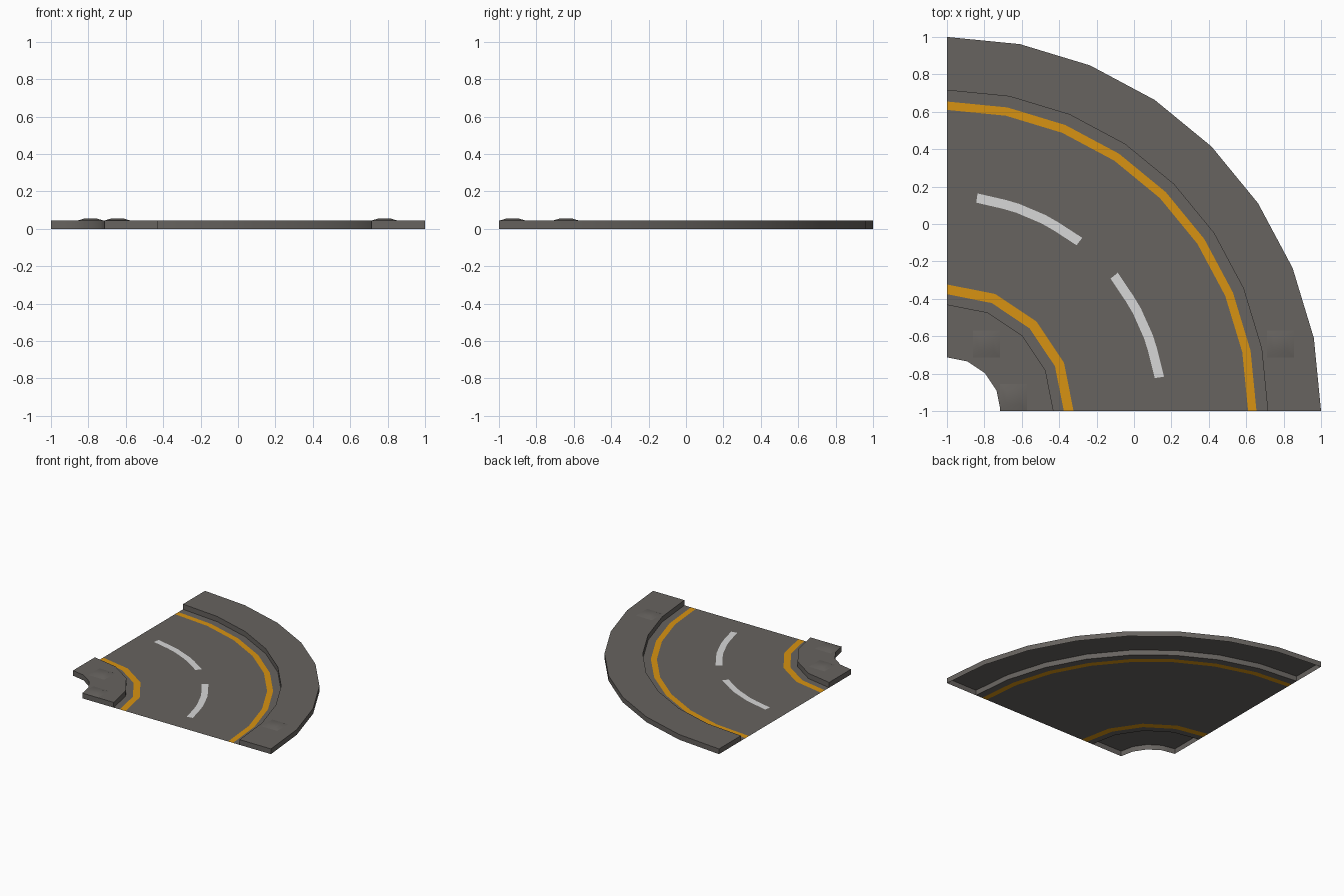
import bpy, bmesh, math
from mathutils import Vector

if "Cube" in bpy.data.objects:
    bpy.data.objects.remove(bpy.data.objects["Cube"])

CORNER = Vector((-1, -1, 0))   # centre of the bend
STEPS = 8                      # facets along the quarter turn
TOP = 0.043                    # pavement height


def material(name, rgb):
    m = bpy.data.materials.new(name)
    m.diffuse_color = (*rgb, 1)
    m.use_nodes = True
    m.node_tree.nodes["Principled BSDF"].inputs["Base Color"].default_value = m.diffuse_color
    return m


GREY = material("asphalt grey", (0.135, 0.125, 0.115))
AMBER = material("amber line", (0.68, 0.29, 0.006))
WHITE = material("white line", (0.68, 0.68, 0.68))


def arc(radius, facets, z=0.0, start=0, end=90):
    """Points along a faceted arc; coarse arcs get extra points on their chords."""
    def corner(i):
        a = math.radians(start + (end - start) * i / facets)
        return CORNER + Vector((radius * math.cos(a), radius * math.sin(a), z))
    count = max(STEPS, facets)
    pts = []
    for s in range(count + 1):
        t = s * facets / count
        i = min(int(t), facets - 1)
        pts.append(corner(i).lerp(corner(i + 1), t - i))
    return pts


def make(name, bm, mats, smooth=True):
    mesh = bpy.data.meshes.new(name)
    bm.to_mesh(mesh)
    bm.free()
    obj = bpy.data.objects.new(name, mesh)
    bpy.context.collection.objects.link(obj)
    for m in mats:
        mesh.materials.append(m)
    if smooth:
        bpy.context.view_layer.objects.active = obj
        obj.select_set(True)
        bpy.ops.object.shade_smooth_by_angle(angle=math.radians(30))
        obj.select_set(False)
    return obj


def loft(rows, bm, slots=None):
    """Join neighbouring rows of points with quads."""
    grid = [[bm.verts.new(p) for p in row] for row in rows]
    for k, (a, b) in enumerate(zip(grid, grid[1:])):
        for i in range(len(a) - 1):
            f = bm.faces.new((a[i], b[i], b[i + 1], a[i + 1]))
            f.material_index = slots[k] if slots else 0
    return grid


# Road surface with its amber edge lines
bm = bmesh.new()
loft([arc(0.57, 4), arc(0.625, 4), arc(0.677, 4),
      arc(1.61, 8), arc(1.655, 8), arc(1.715, 8)], bm, [0, 1, 0, 1, 0])
make("road", bm, [GREY, AMBER], smooth=False)


# Raised pavements, hollow underneath
def pavement(name, r_in, r_out, facets):
    bm = bmesh.new()
    g = loft([arc(r_in, facets), arc(r_in, facets, TOP),
              arc(r_out, facets, TOP), arc(r_out, facets)], bm)
    bm.faces.new([row[0] for row in reversed(g)])
    bm.faces.new([row[-1] for row in g])
    make(name, bm, [GREY])


pavement("inner_pavement", 0.287, 0.57, 4)
pavement("outer_pavement", 1.715, 2.0, 8)

# White centre dashes
for n, (start, end) in enumerate(((52, 82), (9, 39))):
    bm = bmesh.new()
    loft([arc(r, 3, 0.003, start, end) for r in (1.125, 1.175)], bm)
    make(f"centre_dash_{n + 1}", bm, [WHITE], smooth=False)

# Low raised paving slabs
for n, (x, y) in enumerate(((-0.788, -0.642), (0.783, -0.642), (-0.645, -0.927))):
    bm = bmesh.new()
    rings = []
    for half, z in ((0.072, TOP), (0.036, TOP + 0.011)):
        rings.append([bm.verts.new((x + half * sx, y + half * sy, z))
                      for sx, sy in ((-1, -1), (1, -1), (1, 1), (-1, 1))])
    low, high = rings
    for i in range(4):
        j = (i + 1) % 4
        bm.faces.new((low[i], low[j], high[j], high[i]))
    bm.faces.new(high)
    make(f"paving_slab_{n + 1}", bm, [GREY])
